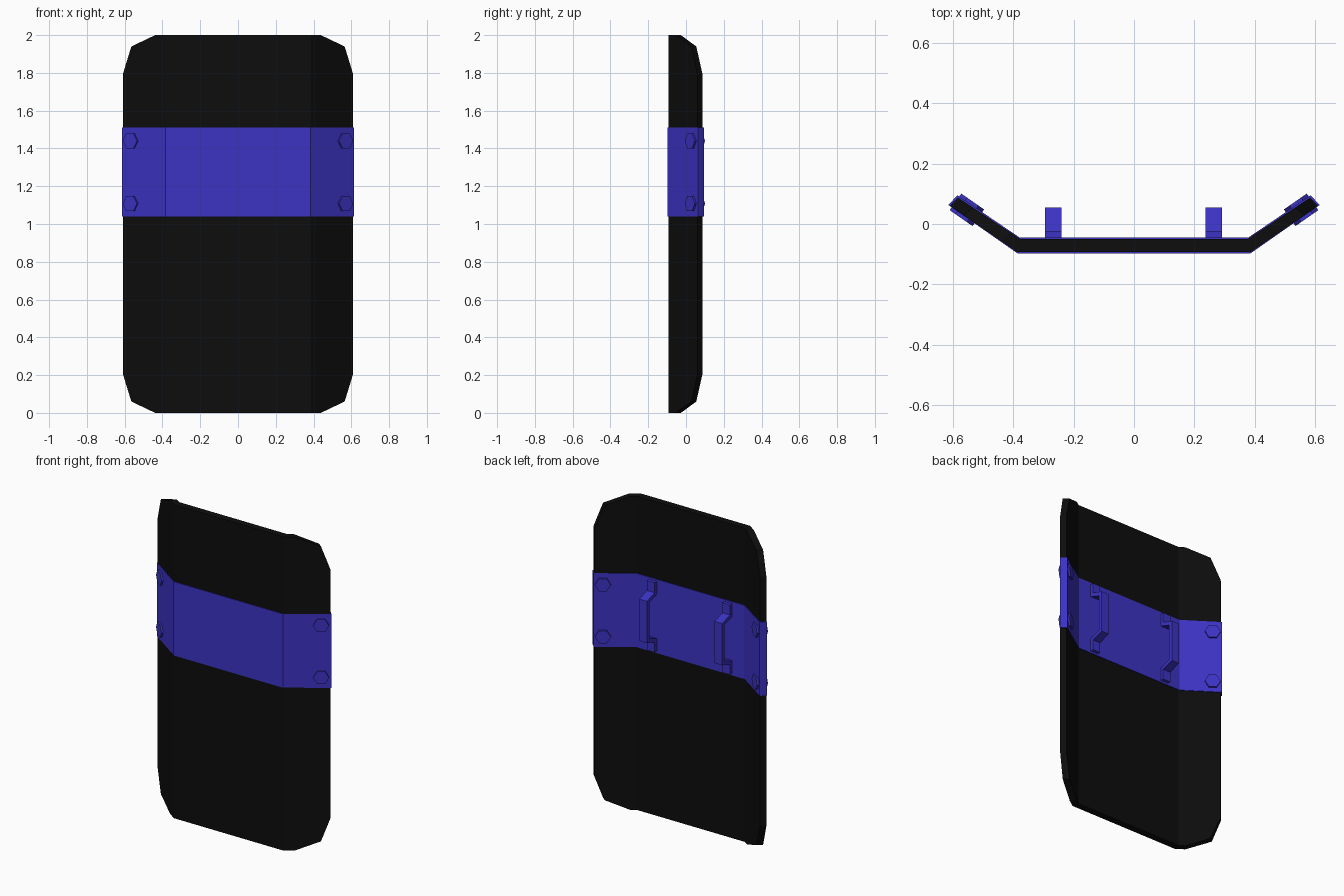
import bpy, bmesh, math
from mathutils import Vector, Matrix

if "Cube" in bpy.data.objects:
    bpy.data.objects.remove(bpy.data.objects["Cube"])


def material(name, color):
    m = bpy.data.materials.new(name)
    m.diffuse_color = color
    m.use_nodes = True
    m.node_tree.nodes["Principled BSDF"].inputs["Base Color"].default_value = m.diffuse_color
    return m


BLACK = material("black_plate", (0.004, 0.004, 0.004, 1))
BLUE = material("blue_metal", (0.045, 0.033, 0.55, 1))


def finish(bm, name, mat):
    bmesh.ops.recalc_face_normals(bm, faces=bm.faces)
    me = bpy.data.meshes.new(name)
    bm.to_mesh(me)
    bm.free()
    me.materials.append(mat)
    ob = bpy.data.objects.new(name, me)
    bpy.context.collection.objects.link(ob)
    return ob


def loft(name, rings, mat):
    """Skin a chain of closed rings and cap both ends."""
    bm = bmesh.new()
    vs = [[bm.verts.new(p) for p in r] for r in rings]
    n = len(vs[0])
    for a, b in zip(vs, vs[1:]):
        for i in range(n):
            j = (i + 1) % n
            bm.faces.new((a[i], a[j], b[j], b[i]))
    bm.faces.new(vs[0])
    bm.faces.new(vs[-1])
    return finish(bm, name, mat)


def folded_plate(name, front, back, stations, mat):
    """Plate with angled wings; stations are (front t, back t, z low, z high)."""
    def ring(side, tf, tb, z0, z1):
        f = Vector(front[0]).lerp(Vector(front[1]), tf)
        b = Vector(back[0]).lerp(Vector(back[1]), tb)
        return [(side * f.x, f.y, z0), (side * f.x, f.y, z1),
                (side * b.x, b.y, z1), (side * b.x, b.y, z0)]
    rings = [ring(-1, *s) for s in reversed(stations)]
    rings += [ring(1, *s) for s in stations]
    return loft(name, rings, mat)


# Main plate with clipped corners
folded_plate("shield_plate",
             [(0.387, -0.093), (0.609, 0.060)], [(0.378, -0.049), (0.583, 0.087)],
             [(0, 0, 0, 2), (0.23, 0.16, 0, 2),
              (0.80, 0.76, 0.06, 1.94), (1, 1, 0.205, 1.795)], BLACK)

# Band wrapped around the plate
folded_plate("metal_band",
             [(0.385, -0.098), (0.615, 0.063)], [(0.380, -0.044), (0.585, 0.095)],
             [(0, 0, 1.04, 1.51), (1, 1, 1.04, 1.51)], BLUE)

# Hex bolts through the band ends, heads showing on both faces
for side, label in ((-1, "left"), (1, "right")):
    for z, level in ((1.108, "lower"), (1.44, "upper")):
        axis = Vector((side * 0.57, -0.82, 0)).normalized()
        along = Vector((side * 0.82, 0.57, 0)).normalized()
        mid = Vector((side * 0.5535, 0.047, z))
        rings = []
        for d in (-0.0335, 0.0335):
            rings.append([mid + axis * d
                          + along * 0.046 * math.cos(k * math.pi / 3)
                          + Vector((0, 0, 0.046 * math.sin(k * math.pi / 3)))
                          for k in range(6)])
        loft(f"bolt_{label}_{level}", rings, BLUE)

# Bent strap handles on the back: (y, height from centre), mirrored vertically
outer = [(-0.023, 0.222), (-0.023, 0.158), (0.055, 0.133)]
inner = [(-0.046, 0.222), (-0.046, 0.142), (0.030, 0.115)]
path = list(zip(outer, inner))
for x, label in ((-0.267, "left"), (0.264, "right")):
    rings = []
    for s, pts in ((1, path), (-1, path[::-1])):
        for (yo, zo), (yi, zi) in pts:
            zo, zi = 1.275 + s * zo, 1.275 + s * zi
            rings.append([(x - 0.027, yo, zo), (x + 0.027, yo, zo),
                          (x + 0.027, yi, zi), (x - 0.027, yi, zi)])
    loft(f"handle_{label}", rings, BLUE)
